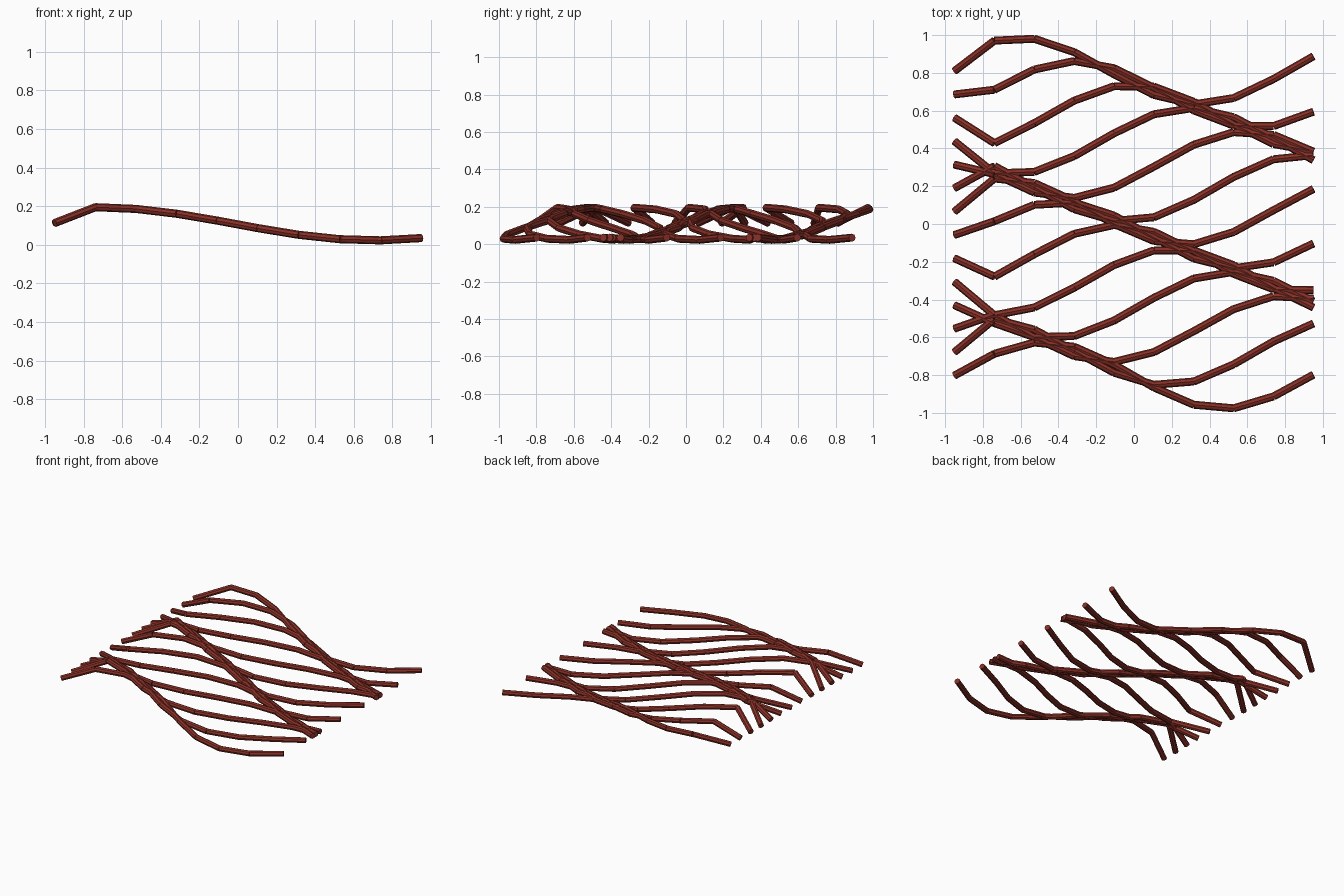
import bpy, bmesh, math
from mathutils import Vector, Matrix

cube = bpy.data.objects.get("Cube")
if cube:
    bpy.data.objects.remove(cube, do_unlink=True)

STRANDS, POINTS = 14, 10
RADIUS, SIDES = 0.021, 8

red = bpy.data.materials.new("brick_red")
red.use_nodes = True
colour = (0.25, 0.03, 0.02, 1)
red.diffuse_color = colour
red.node_tree.nodes["Principled BSDF"].inputs["Base Color"].default_value = colour


def strand_point(i, j):
    """Point j of strand i: a travelling wave across, a slow wave in height."""
    x = -0.95 + 1.9 * j / (POINTS - 1)
    y = 0.81 - 0.124 * i
    z = 0.113
    if j > 0:
        y += 0.177 * math.cos(0.7 * (j - 1) - i - 0.43)
        z = 0.109 + 0.086 * math.cos(0.46 * (j - 1))
    return Vector((x, y, z))


def add_rod(bm, a, b):
    """Straight capped rod from a to b."""
    direction = b - a
    turn = direction.to_track_quat('Z', 'Y').to_matrix().to_4x4()
    bmesh.ops.create_cone(bm, cap_ends=True, segments=SIDES,
                          radius1=RADIUS, radius2=RADIUS,
                          depth=direction.length,
                          matrix=Matrix.Translation((a + b) / 2) @ turn)


# Wavy strands, each a chain of straight rods
for i in range(STRANDS):
    bm = bmesh.new()
    path = [strand_point(i, j) for j in range(POINTS)]
    for a, b in zip(path, path[1:]):
        add_rod(bm, a, b)
    mesh = bpy.data.meshes.new(f"wavy_strand_{i + 1}")
    bm.to_mesh(mesh)
    bm.free()
    mesh.materials.append(red)
    strand = bpy.data.objects.new(mesh.name, mesh)
    bpy.context.collection.objects.link(strand)
